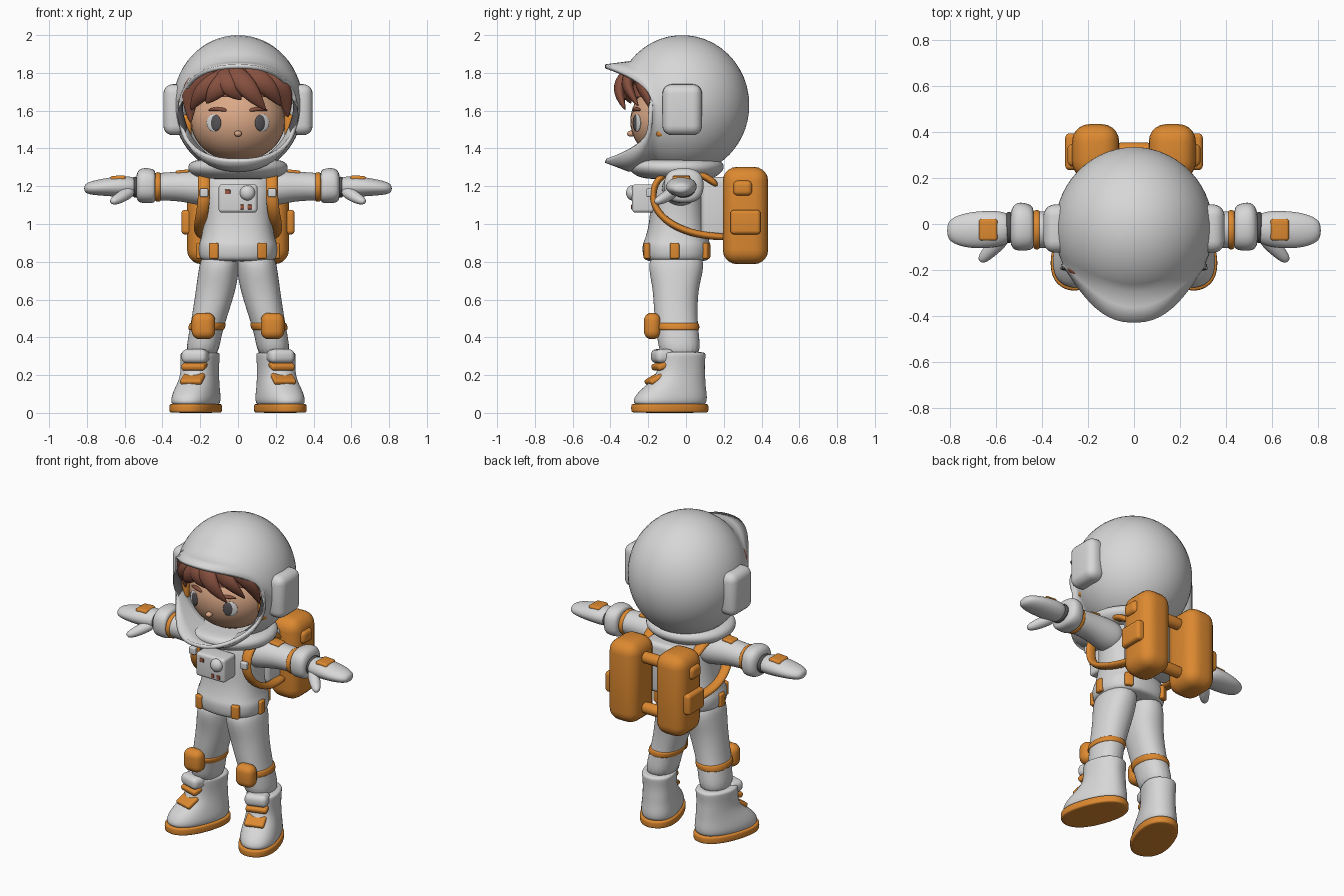
import bpy, bmesh, math
from mathutils import Vector, Matrix, Euler


def material(name, rgb):
    m = bpy.data.materials.new(name)
    m.diffuse_color = (*rgb, 1)
    return m


WHITE = material("suit white", (0.68, 0.68, 0.68))
ORANGE = material("orange", (0.72, 0.25, 0.03))
SKIN = material("skin", (0.70, 0.39, 0.24))
HAIR = material("hair brown", (0.24, 0.08, 0.05))
DARK = material("dark grey", (0.09, 0.085, 0.09))
RED = material("button red", (0.35, 0.10, 0.06))


def done(name, bm, mats, mirror=False, sub=0):
    bmesh.ops.recalc_face_normals(bm, faces=bm.faces[:])
    for f in bm.faces:
        f.smooth = True
    me = bpy.data.meshes.new(name)
    bm.to_mesh(me)
    bm.free()
    ob = bpy.data.objects.new(name, me)
    bpy.context.collection.objects.link(ob)
    for m in (mats if isinstance(mats, list) else [mats]):
        me.materials.append(m)
    if mirror:
        ob.modifiers.new("mirror", 'MIRROR').use_mirror_merge = False
    if sub:
        s = ob.modifiers.new("smooth", 'SUBSURF')
        s.levels = s.render_levels = sub
    return ob


def bridge(bm, rings, caps=True):
    vs = [[bm.verts.new(p) for p in r] for r in rings]
    n = len(vs[0])
    for a, b in zip(vs, vs[1:]):
        for i in range(n):
            bm.faces.new((a[i], a[(i + 1) % n], b[(i + 1) % n], b[i]))
    if caps:
        bm.faces.new(vs[0])
        bm.faces.new(vs[-1])


def loft(name, mat, rings, axis='z', p=2.0, mirror=False, turn=0, pivot=(0, 0, 0), n=20):
    """Rings of (position, centre a, centre b, radius a, radius b) along z or x."""
    out = []
    for t, a, b, ra, rb in rings:
        ring = []
        for i in range(n):
            w = 2 * math.pi * i / n
            c, s = math.cos(w), math.sin(w)
            u = a + ra * math.copysign(abs(c) ** (2 / p), c)
            v = b + rb * math.copysign(abs(s) ** (2 / p), s)
            ring.append(Vector((u, v, t) if axis == 'z' else (t, u, v)))
        out.append(ring)
    bm = bmesh.new()
    bridge(bm, out)
    bmesh.ops.rotate(bm, verts=bm.verts[:], cent=pivot, matrix=Matrix.Rotation(turn, 3, 'Z'))
    return done(name, bm, mat, mirror, 2)


def box(name, mat, c, size, r, rot=(0, 0, 0), mirror=False):
    bm = bmesh.new()
    bmesh.ops.create_cube(bm, size=1, matrix=Matrix.LocRotScale(Vector(c), Euler(rot), Vector(size)))
    bmesh.ops.bevel(bm, geom=bm.edges[:], offset=r, segments=5, profile=0.5, affect='EDGES')
    return done(name, bm, mat, mirror)


def ball(name, mat, c, r, rot=(0, 0, 0), mirror=False):
    bm = bmesh.new()
    bmesh.ops.create_uvsphere(bm, u_segments=32, v_segments=20, radius=1,
                              matrix=Matrix.LocRotScale(Vector(c), Euler(rot), Vector(r)))
    return done(name, bm, mat, mirror)


def ribbon(name, mat, pts, widths, flat=0.5, mirror=False, n=10):
    """Tapered tube along a path, flattened away from its width."""
    pts = [Vector(p) for p in pts]
    rings = []
    for i, p in enumerate(pts):
        t = (pts[min(i + 1, len(pts) - 1)] - pts[max(i - 1, 0)]).normalized()
        nrm = t.cross(Vector((1, 0, 0))).normalized()
        side = nrm.cross(t)
        rings.append([p + widths[i] * (side * math.cos(k * math.tau / n) + nrm * flat * math.sin(k * math.tau / n))
                      for k in range(n)])
    bm = bmesh.new()
    bridge(bm, rings)
    return done(name, bm, mat, mirror, 2)


# Helmet shell: sphere rings from the back pole, drawn out to a flared visor rim
N, M = 64, 18
rings = []
for j in range(M + 3):
    ring = []
    for i in range(N):
        a = math.tau * i / N
        c, s = math.cos(a), math.sin(a)
        pmax = math.radians(116 + 25 * max(0, s) ** 2)
        phi = max(0.03, pmax * min(j, M) / M)
        p = Vector((0.345 * math.sin(phi) * c, -0.02 + 0.355 * math.cos(phi), 1.63 + 0.37 * math.sin(phi) * s))
        if j > M:
            k = (j - M) / 2
            rs = math.copysign(abs(s) ** 0.85, s)
            rim = Vector((0.318 * math.copysign(abs(c) ** 0.85, c), -0.175 - 0.255 * abs(rs) ** 2.7, 1.585 + 0.26 * rs))
            p = p.lerp(rim, k)
            if k < 1:
                p.z -= 0.035 * max(0, -s)
        ring.append(p)
    rings.append(ring)
bm = bmesh.new()
bridge(bm, rings, caps=False)
bm.verts.ensure_lookup_table()
bm.faces.new(bm.verts[:N])
for f in bm.faces:
    f.material_index = 1 if f.calc_center_median().z > 1.5 else 0
helmet = done("helmet", bm, [WHITE, WHITE, DARK])
sol = helmet.modifiers.new("shell", 'SOLIDIFY')
sol.thickness, sol.offset, sol.material_offset = 0.022, -1, 1
box("helmet_ear_cup", WHITE, (0.335, -0.02, 1.605), (0.12, 0.21, 0.27), 0.05, mirror=True)
loft("helmet_collar", WHITE, [(1.235, 0, -0.04, 0.19, 0.17), (1.255, 0, -0.05, 0.24, 0.22), (1.29, 0, -0.05, 0.275, 0.26),
                              (1.33, 0, -0.05, 0.26, 0.25), (1.345, 0, -0.05, 0.2, 0.2)])

# Head and face
ball("head", SKIN, (0, -0.07, 1.545), (0.25, 0.225, 0.215))
ball("nose", SKIN, (0, -0.292, 1.478), (0.02, 0.02, 0.016))
ball("eye_white", WHITE, (0.128, -0.259, 1.535), (0.042, 0.009, 0.046), (0, 0, 0.45), True)
ball("eye", DARK, (0.118, -0.267, 1.535), (0.031, 0.009, 0.042), (0, 0, 0.43), True)
ribbon("eyebrow", HAIR, [(0.055, -0.277, 1.6), (0.11, -0.264, 1.612), (0.16, -0.242, 1.602)],
       [0.012, 0.016, 0.007], 0.8, True)
box("ear_pad", ORANGE, (0.27, -0.11, 1.52), (0.05, 0.1, 0.12), 0.02, mirror=True)

# Hair: cap trimmed above the face, and swept locks
bm = bmesh.new()
bmesh.ops.create_uvsphere(bm, u_segments=40, v_segments=28, radius=1,
                          matrix=Matrix.LocRotScale(Vector((0, -0.06, 1.62)), None, Vector((0.275, 0.25, 0.24))))
bmesh.ops.delete(bm, geom=[v for v in bm.verts if v.co.y < -0.1 and v.co.z < 1.67], context='VERTS')
done("hair_cap", bm, HAIR)
LOCKS = [
    [(0.0, -0.26, 1.81), (-0.13, -0.29, 1.75), (-0.21, -0.265, 1.68), (-0.25, -0.21, 1.6)],
    [(0.0, -0.27, 1.82), (-0.08, -0.325, 1.75), (-0.13, -0.32, 1.69), (-0.17, -0.29, 1.635)],
    [(-0.08, -0.27, 1.82), (-0.05, -0.34, 1.75), (-0.03, -0.34, 1.7), (0.02, -0.32, 1.655)],
    [(-0.04, -0.28, 1.83), (0.03, -0.355, 1.75), (0.08, -0.355, 1.68), (0.15, -0.32, 1.60)],
    [(0.04, -0.27, 1.83), (0.12, -0.32, 1.76), (0.18, -0.3, 1.7), (0.23, -0.25, 1.62)],
    [(0.12, -0.22, 1.81), (0.21, -0.25, 1.75), (0.255, -0.2, 1.67), (0.265, -0.16, 1.56)],
    [(-0.12, -0.22, 1.81), (-0.24, -0.2, 1.74), (-0.26, -0.18, 1.66), (-0.25, -0.17, 1.53)],
]
for k, pts in enumerate(LOCKS):
    ribbon(f"hair_lock_{k + 1}", HAIR, pts, [0.05, 0.062, 0.05, 0.004], 0.6)

# Torso, with a thick hem, and legs
loft("torso", WHITE, [(0.8, 0, -0.05, 0.18, 0.155), (0.815, 0, -0.05, 0.21, 0.18), (0.89, 0, -0.05, 0.214, 0.185),
                      (0.91, 0, -0.05, 0.2, 0.172), (1.0, 0, -0.045, 0.182, 0.15), (1.12, 0, -0.045, 0.185, 0.145),
                      (1.22, 0, -0.035, 0.2, 0.135), (1.28, 0, -0.03, 0.15, 0.12)], p=2.4)
LEG = [(0.86, 0.09, -0.05, 0.1, 0.14), (0.76, 0.102, -0.052, 0.108, 0.15), (0.66, 0.115, -0.055, 0.108, 0.12),
       (0.5, 0.153, -0.055, 0.093, 0.115), (0.4, 0.178, -0.04, 0.088, 0.112), (0.28, 0.195, -0.03, 0.088, 0.11)]
loft("leg", WHITE, LEG, p=2.2, mirror=True)
loft("knee_band", ORANGE, [(0.436, 0.17, -0.046, 0.088, 0.11), (0.44, 0.169, -0.047, 0.098, 0.12),
                           (0.475, 0.16, -0.05, 0.1, 0.122), (0.479, 0.16, -0.05, 0.088, 0.11)], p=2.2, mirror=True)
box("knee_pad", ORANGE, (0.183, -0.178, 0.46), (0.125, 0.09, 0.14), 0.042, mirror=True)
for k, deg in enumerate((-52, -3, 52)):
    a = math.radians(deg)
    box(f"hem_tab_{k + 1}", ORANGE, (0.207 * math.cos(a), -0.05 + 0.2 * math.sin(a), 0.858),
        (0.03, 0.05, 0.085), 0.01, (0, 0, math.radians((-75, 0, 65)[k])), True)

# Boots
FOOT = dict(p=2.3, mirror=True, turn=math.radians(20), pivot=(0.2, -0.02, 0))
loft("boot", WHITE, [(0.03, 0.2, -0.09, 0.1, 0.19), (0.06, 0.2, -0.09, 0.116, 0.206), (0.1, 0.2, -0.08, 0.112, 0.195),
                     (0.14, 0.2, -0.06, 0.104, 0.168), (0.19, 0.2, -0.03, 0.096, 0.135), (0.25, 0.2, -0.025, 0.095, 0.125),
                     (0.31, 0.2, -0.022, 0.1, 0.13), (0.325, 0.2, -0.022, 0.097, 0.125)], **FOOT)
loft("sole", ORANGE, [(0, 0.2, -0.09, 0.116, 0.208), (0.005, 0.2, -0.09, 0.122, 0.214),
                      (0.045, 0.2, -0.09, 0.122, 0.214), (0.05, 0.2, -0.09, 0.116, 0.208)], **FOOT)
box("boot_flap", WHITE, (0.225, -0.125, 0.3), (0.14, 0.1, 0.075), 0.03, (0, 0, 0.3), True)
box("boot_strap_upper", ORANGE, (0.23, -0.13, 0.25), (0.13, 0.08, 0.035), 0.014, (0.3, 0, 0.3), True)
box("boot_strap_lower", ORANGE, (0.24, -0.165, 0.18), (0.12, 0.09, 0.03), 0.013, (0.5, 0, 0.3), True)

# Arms, cuffs and gloves (sections along x)
loft("arm", WHITE, [(0.1, -0.03, 1.18, 0.1, 0.09), (0.2, -0.03, 1.19, 0.1, 0.095), (0.3, -0.025, 1.2, 0.085, 0.08),
                    (0.4, -0.025, 1.198, 0.08, 0.074), (0.46, -0.025, 1.195, 0.08, 0.074)], 'x', mirror=True)
loft("sleeve_band", ORANGE, [(0.408, -0.025, 1.196, 0.07, 0.065), (0.41, -0.025, 1.196, 0.088, 0.08),
                             (0.438, -0.025, 1.196, 0.088, 0.08), (0.44, -0.025, 1.196, 0.07, 0.065)], 'x', mirror=True)
loft("glove_cuff", WHITE, [(0.435, -0.02, 1.2, 0.08, 0.075), (0.445, -0.015, 1.2, 0.1, 0.092), (0.5, -0.01, 1.205, 0.11, 0.096),
                           (0.53, -0.015, 1.2, 0.095, 0.085), (0.54, -0.02, 1.2, 0.06, 0.055)], 'x', 2.5, True)
loft("wrist_ring", DARK, [(0.53, -0.015, 1.195, 0.05, 0.04), (0.533, -0.015, 1.195, 0.07, 0.057),
                          (0.555, -0.015, 1.195, 0.07, 0.057), (0.558, -0.015, 1.195, 0.05, 0.04)], 'x', mirror=True)
loft("glove", WHITE, [(0.53, -0.02, 1.195, 0.06, 0.05), (0.58, -0.02, 1.198, 0.078, 0.056), (0.65, -0.025, 1.198, 0.084, 0.054),
                      (0.73, -0.027, 1.194, 0.078, 0.044), (0.79, -0.028, 1.19, 0.058, 0.034),
                      (0.815, -0.028, 1.188, 0.03, 0.018)], 'x', mirror=True)
ribbon("thumb", WHITE, [(0.56, -0.05, 1.18), (0.6, -0.09, 1.155), (0.64, -0.13, 1.13), (0.672, -0.165, 1.115)],
       [0.035, 0.037, 0.032, 0.018], 0.9, True)
box("glove_patch", ORANGE, (0.635, -0.025, 1.24), (0.08, 0.095, 0.032), 0.012, (0, 0.06, 0), True)
box("shoulder_patch", ORANGE, (0.295, -0.025, 1.276), (0.07, 0.07, 0.02), 0.008, (0, 0.1, 0), True)

# Harness straps and buckles
ribbon("harness_strap", ORANGE, [(0.17, 0.17, 1.2), (0.18, 0.1, 1.26), (0.18, -0.03, 1.292), (0.18, -0.14, 1.26),
                                 (0.178, -0.182, 1.17), (0.185, -0.165, 1.08), (0.2, -0.1, 1.01), (0.205, 0.0, 0.96),
                                 (0.18, 0.12, 0.935), (0.16, 0.23, 0.93)], [0.034] * 10, 0.6, True)
box("strap_buckle", WHITE, (0.18, -0.195, 1.165), (0.045, 0.03, 0.045), 0.008, mirror=True)

# Chest control box
box("chest_box", WHITE, (0, -0.225, 1.135), (0.205, 0.12, 0.15), 0.018)
ball("chest_knob", WHITE, (0.05, -0.285, 1.165), (0.04, 0.032, 0.04))
for k, (x, z, w) in enumerate(((-0.055, 1.17, 0.028), (0.022, 1.09, 0.02), (0.062, 1.09, 0.024))):
    box(f"chest_button_{k + 1}", RED, (x, -0.286, z), (w, 0.009, 0.024), 0.003)

# Backpack: frame, twin tanks with pockets, cross tubes
box("pack_frame", WHITE, (0, 0.15, 1.09), (0.32, 0.14, 0.32), 0.03)
box("pack_tank", ORANGE, (0.167, 0.315, 1.045), (0.205, 0.24, 0.515), 0.075, mirror=True)
box("pack_pocket", ORANGE, (0.26, 0.315, 1.01), (0.08, 0.16, 0.13), 0.02, mirror=True)
box("pack_pocket_flap", ORANGE, (0.255, 0.3, 1.19), (0.07, 0.1, 0.08), 0.025, mirror=True)
for name, z in (("upper", 1.2), ("lower", 0.88)):
    loft(f"pack_tube_{name}", ORANGE, [(-0.12, 0.32, z, 0.036, 0.036), (0, 0.32, z, 0.036, 0.036),
                                       (0.12, 0.32, z, 0.036, 0.036)], 'x')
